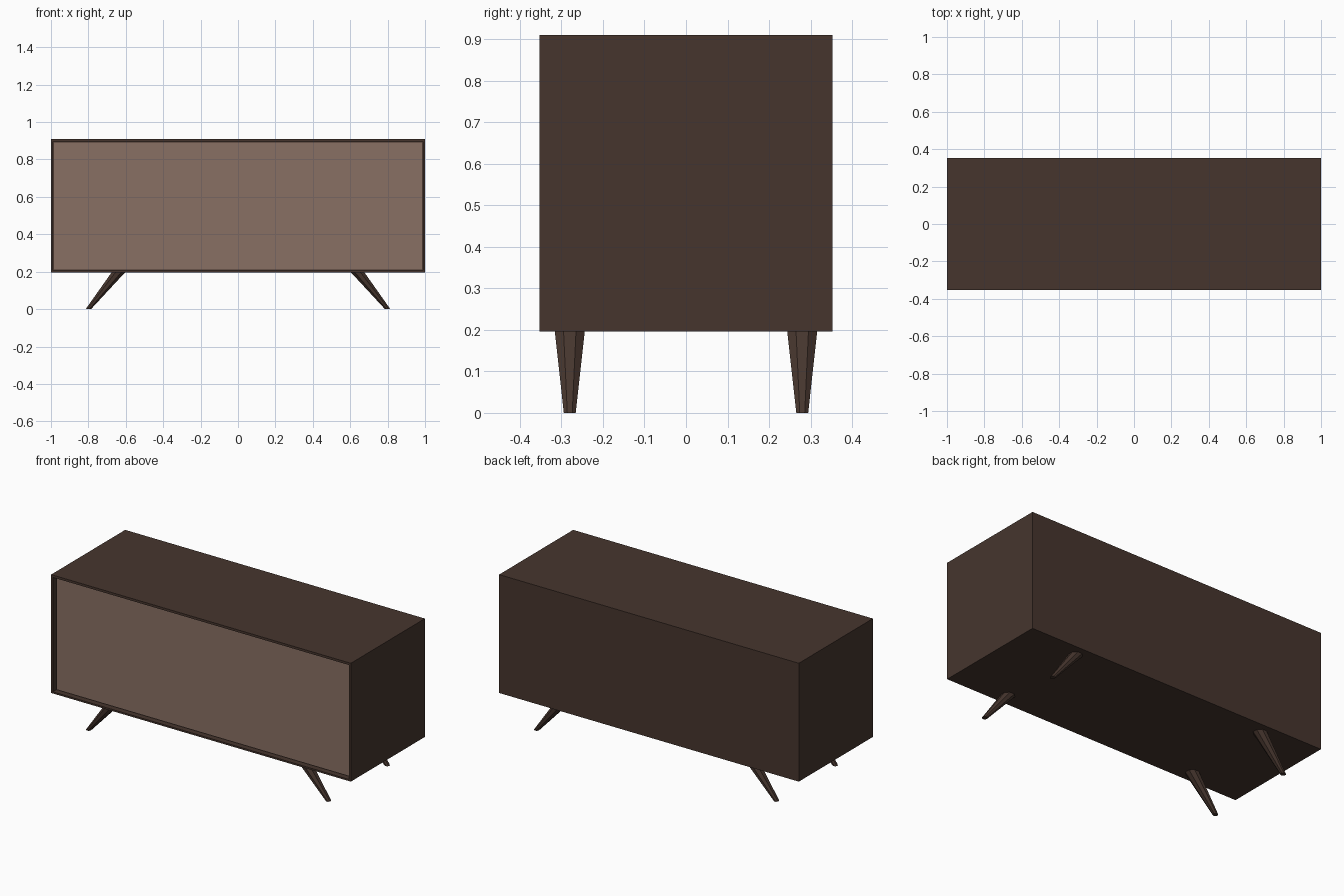
import bpy, bmesh
from mathutils import Matrix, Vector
from math import pi

if "Cube" in bpy.data.objects:
    bpy.data.objects.remove(bpy.data.objects["Cube"], do_unlink=True)


def material(name, rgb):
    mat = bpy.data.materials.new(name)
    mat.use_nodes = True
    mat.diffuse_color = (*rgb, 1)
    mat.node_tree.nodes["Principled BSDF"].inputs["Base Color"].default_value = (*rgb, 1)
    return mat


def finish(bm, name, mat):
    bmesh.ops.recalc_face_normals(bm, faces=bm.faces)
    mesh = bpy.data.meshes.new(name)
    bm.to_mesh(mesh)
    bm.free()
    mesh.materials.append(mat)
    obj = bpy.data.objects.new(name, mesh)
    bpy.context.collection.objects.link(obj)
    return obj


def box(size, center):
    bm = bmesh.new()
    bmesh.ops.create_cube(bm, size=1, matrix=Matrix.Translation(center) @ Matrix.Diagonal((*size, 1)))
    return bm


dark_wood = material("dark brown wood", (0.061, 0.036, 0.027))
light_wood = material("light brown wood", (0.25, 0.162, 0.127))

WIDTH, DEPTH, BOTTOM, TOP = 2.0, 0.706, 0.196, 0.91
RIM, RECESS, PLATE = 0.017, 0.035, 0.005
MID = (BOTTOM + TOP) / 2

# Case: a box whose front is inset to a rim and sunk back
bm = box((WIDTH, DEPTH, TOP - BOTTOM), (0, 0, MID))
bm.normal_update()
front = min(bm.faces, key=lambda f: f.calc_center_median().y)
bmesh.ops.inset_individual(bm, faces=[front], thickness=RIM)
for v in front.verts:
    v.co.z -= 0.002
sunk = bmesh.ops.extrude_discrete_faces(bm, faces=[front])["faces"][0]
bmesh.ops.translate(bm, verts=sunk.verts, vec=(0, RECESS, 0))
finish(bm, "cabinet_case", dark_wood)

# Front panel resting inside the recess
panel = box((WIDTH - 2 * RIM, PLATE, TOP - BOTTOM - 2 * RIM),
            (0, -DEPTH / 2 + RECESS - PLATE / 2, MID - 0.002))
finish(panel, "front_panel", light_wood)


# Splayed tapered legs with level ends
def leg(name, sx, sy):
    bm = bmesh.new()
    turn = Matrix.Rotation(pi / 8, 4, "Z")
    bmesh.ops.create_cone(bm, cap_ends=True, segments=8, radius1=0.0155, radius2=0.039,
                          depth=BOTTOM, matrix=turn)
    foot, head = Vector((0.8 * sx, 0.28 * sy, 0)), Vector((0.64 * sx, 0.28 * sy, BOTTOM))
    for v in bm.verts:
        base = head if v.co.z > 0 else foot
        v.co = base + Vector((v.co.x, v.co.y, 0))
    finish(bm, name, dark_wood)


for side, sx in (("left", 1), ("right", -1)):
    for end, sy in (("front", -1), ("back", 1)):
        leg(f"{end}_{side}_leg", sx, sy)
